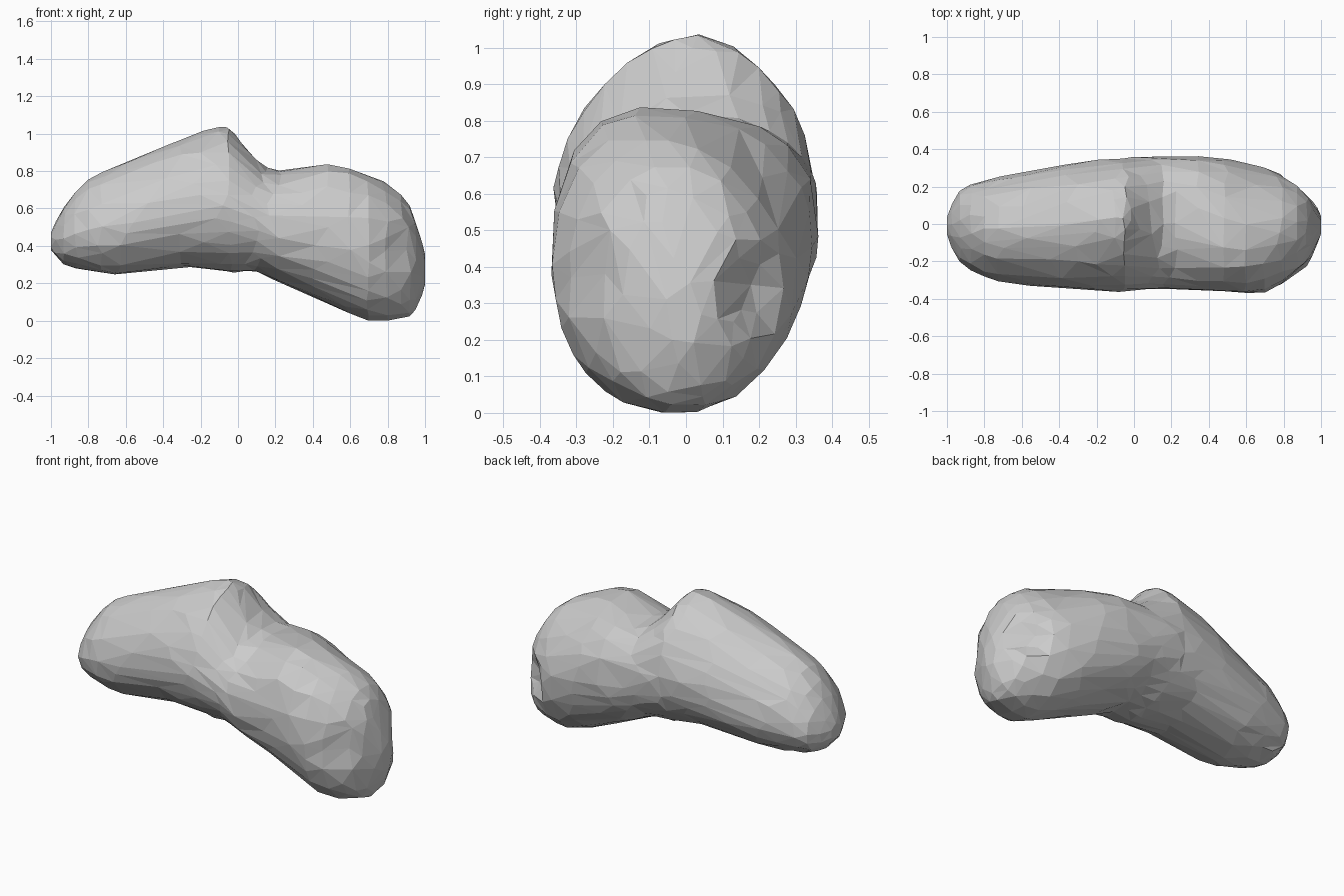
import bpy, bmesh, math, random
from mathutils import Vector

if "Cube" in bpy.data.objects:
    bpy.data.objects.remove(bpy.data.objects["Cube"])

random.seed(4)
RING = 32

# Key cross-sections along x: x, top z, bottom z, front y, back y
keys = [
    (-1, .47, .38, -.06, .04), (-.93, .61, .305, -.2, .18),
    (-.8, .75, .268, -.28, .23), (-.63, .83, .25, -.32, .27),
    (-.3, .97, .287, -.35, .33), (-.1, 1.035, .27, -.36, .35),
    (-.02, 1, .26, -.355, .355), (.1, .86, .26, -.345, .36),
    (.22, .8, .205, -.35, .362), (.48, .835, .09, -.36, .35),
    (.7, .78, 0, -.365, .3), (.87, .675, .01, -.28, .22),
    (.95, .54, .06, -.18, .14), (1, .35, .19, -.05, .04),
]


def bump(x, centre, width):
    return math.exp(-((x - centre) / width) ** 2)


def smooth_step(i, t):
    """Catmull-Rom point between key i and key i + 1."""
    p = [keys[min(max(i + k, 0), len(keys) - 1)] for k in (-1, 0, 1, 2)]
    return [b + .5 * t * (c - a + t * (2*a - 5*b + 4*c - d + t * (3*(b - c) + d - a)))
            for a, b, c, d in zip(*p)]


def ring_points(x, top, bottom, front, back):
    right = min(1, max(0, (x + .1) / .4))
    cy, cz = (front + back) / 2, bottom + (top - bottom) * (.45 + .05 * right)
    ry = (back - front) / 2
    # The crest is peaked; the right lobe has a square shoulder at the back
    front_power = 1.85 + .25 * right - .15 * bump(x, -.1, .2)
    back_power = front_power + .8 * bump(x, .27, .17) - .3 * bump(x, .67, .15)
    lean = .025 * bump(x, -.1, .2) - .08 * bump(x, .52, .18)
    for i in range(RING):
        a = 2 * math.pi * i / RING
        c, s = math.cos(a), math.sin(a)
        e = 2 / ((back_power if c > 0 else front_power) if s > 0 else 2.1)
        rz = top - cz if s > 0 else cz - bottom
        y = cy + ry * math.copysign(abs(c) ** e, c) + lean * max(0, s) ** 2
        yield Vector((x, y, cz + rz * math.copysign(abs(s) ** e, s)))


# Loft the boulder body
sections = [smooth_step(i, t) for i in range(len(keys) - 1) for t in (0, .5)]
sections.append(keys[-1])
bm = bmesh.new()
rings = [[bm.verts.new(p) for p in ring_points(*s)] for s in sections]
for a, b in zip(rings, rings[1:]):
    for i in range(RING):
        j = (i + 1) % RING
        bm.faces.new((a[i], a[j], b[j], b[i]))
bm.faces.new(rings[0])
bm.faces.new(rings[-1])

# Chip the surface: a dent either side of the right end, slight irregularity elsewhere
dents = [(Vector((.83, -.24, .38)), Vector((-.02, .03, 0))),
         (Vector((.9, .2, .33)), Vector((-.05, -.03, 0)))]
for v in bm.verts:
    for centre, push in dents:
        d = (v.co - centre).length / .13
        if d < 1:
            v.co += push * (1 - d * d)
    if abs(v.co.x) < .96:
        v.co += Vector([random.uniform(-.004, .004) for _ in range(3)])
    v.co.z = max(0, v.co.z)

bmesh.ops.triangulate(bm, faces=bm.faces[:])
bmesh.ops.recalc_face_normals(bm, faces=bm.faces[:])
mesh = bpy.data.meshes.new("boulder")
bm.to_mesh(mesh)
bm.free()
boulder = bpy.data.objects.new("boulder", mesh)
bpy.context.collection.objects.link(boulder)

# Irregular flat facets
facets = boulder.modifiers.new("facets", 'DECIMATE')
facets.ratio = .4
